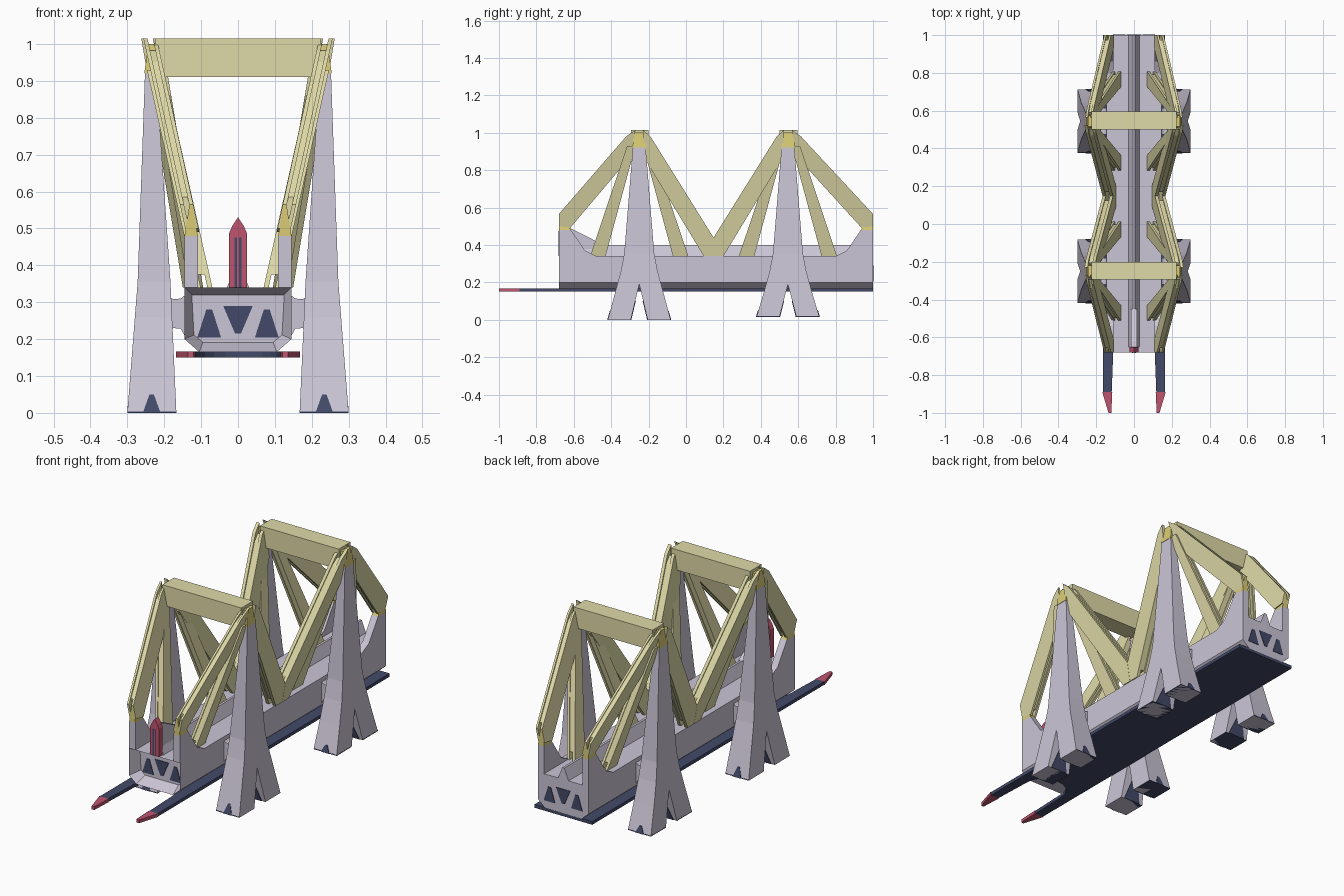
import bpy
import bmesh
from math import cos, sin, pi

cube = bpy.data.objects.get("Cube")
if cube:
    bpy.data.objects.remove(cube, do_unlink=True)


def material(name, r, g, b):
    m = bpy.data.materials.new(name)
    m.use_nodes = True
    m.diffuse_color = (r, g, b, 1)
    m.node_tree.nodes["Principled BSDF"].inputs["Base Color"].default_value = (r, g, b, 1)
    return m


LILAC = material("lilac grey", 0.60, 0.56, 0.67)
PALE = material("pale yellow", 0.74, 0.70, 0.39)
YELLOW = material("bright yellow", 0.70, 0.60, 0.18)
NAVY = material("navy", 0.055, 0.068, 0.14)
RED = material("red", 0.52, 0.09, 0.16)


def prism(name, pts, place, mat):
    """Solid between two copies of a 2D outline; place(u, v, s) sets each side, s = -1 or 1."""
    bm = bmesh.new()
    a, b = [[bm.verts.new(place(u, v, s)) for u, v in pts] for s in (-1, 1)]
    bm.faces.new(a)
    bm.faces.new(b)
    n = len(pts)
    for i in range(n):
        j = (i + 1) % n
        bm.faces.new((a[i], a[j], b[j], b[i]))
    bmesh.ops.recalc_face_normals(bm, faces=bm.faces)
    mesh = bpy.data.meshes.new(name)
    bm.to_mesh(mesh)
    bm.free()
    mesh.materials.append(mat)
    ob = bpy.data.objects.new(name, mesh)
    bpy.context.collection.objects.link(ob)
    return ob


def along_y(y0, y1):
    """Outline in x, z drawn out along y."""
    return lambda u, v, s: (u, y0 if s < 0 else y1, v)


def along_z(z0, z1):
    """Outline in x, y drawn out along z."""
    return lambda u, v, s: (u, v, z0 if s < 0 else z1)


def along_x(x0, x1):
    """Outline in y, z drawn out along x."""
    return lambda u, v, s: (x0 if s < 0 else x1, u, v)


def mirrored(half):
    return half + [(-x, z) for x, z in reversed(half) if x]


def box(x0, x1, z0, z1):
    return [(x0, z0), (x1, z0), (x1, z1), (x0, z1)]


FRONT, BACK, DECK = -0.68, 1.0, 0.34

# Hull with a recessed front panel
hull = prism("hull", mirrored([(0.105, 0.165), (0.145, 0.2), (0.145, DECK)]),
             along_y(FRONT, BACK), LILAC)
bm = bmesh.new()
bm.from_mesh(hull.data)
face = min(bm.faces, key=lambda f: f.calc_center_median().y)
bmesh.ops.inset_region(bm, faces=[face], thickness=0.028)
for v in face.verts:
    v.co.y += 0.06
bm.to_mesh(hull.data)
bm.free()

# Triangular windows at both ends
for end, y in (("front", FRONT + 0.06), ("rear", BACK)):
    for i, x in enumerate((-0.078, 0, 0.078)):
        lo, hi, w = (0.29, 0.215, 0.04) if i == 1 else (0.205, 0.28, 0.032)
        prism(f"{end}_window_{i + 1}", [(x - w, lo), (x + w, lo), (x + 0.008, hi), (x - 0.008, hi)],
              along_y(y - 0.003, y + 0.003), NAVY)

# Base plate with a curved front notch, and two prongs with tips
notch = [(-0.11 * cos(pi * i / 10), FRONT + 0.1 * sin(pi * i / 10)) for i in range(11)]
prism("base_plate", [(-0.165, BACK), (-0.165, FRONT)] + notch + [(0.165, FRONT), (0.165, BACK)],
      along_z(0.15, 0.167), NAVY)
for side, m in (("left", 1), ("right", -1)):
    prism(f"{side}_prong", [(0.165 * m, FRONT), (0.165 * m, -0.89), (0.118 * m, -0.89), (0.11 * m, FRONT)],
          along_z(0.15, 0.167), NAVY)
    prism(f"{side}_prong_tip", [(0.168 * m, -0.89), (0.135 * m, -1), (0.12 * m, -1), (0.115 * m, -0.89)],
          along_z(0.15, 0.167), RED)

# Deck ridge, raised front fin and red front marker
prism("deck_ridge", [(-0.03, DECK), (0.03, DECK), (0.006, 0.4), (-0.006, 0.4)],
      along_y(FRONT + 0.03, BACK), LILAC)
prism("ridge_fin", [(-0.66, DECK), (-0.66, 0.5), (-0.62, 0.49), (-0.5, 0.43), (-0.45, 0.4), (-0.45, DECK)],
      along_x(-0.015, 0.015), LILAC)
prism("front_marker", mirrored([(0.025, DECK), (0.025, 0.485), (0.015, 0.508), (0, 0.53)]),
      along_y(FRONT, FRONT + 0.03), RED)
for side, x in (("left", 0.006), ("right", -0.006)):
    prism(f"{side}_marker_groove", box(x - 0.0035, x + 0.0035, DECK, 0.475),
          along_y(FRONT - 0.002, FRONT + 0.002), NAVY)


def beam(name, pts, at, lean, t):
    """Grooved beam: two flanges and a narrower web, leaning inward towards the deck."""
    cu = sum(p[0] for p in pts) / len(pts)
    cv = sum(p[1] for p in pts) / len(pts)
    web = [(cu + (u - cu) * 0.88, cv + (v - cv) * 0.88) for u, v in pts]
    y, d, m = at
    low, high = lean

    def layer(off, half):
        def place(u, v, s):
            x = low + (high - low) * (v - DECK) / (1 - DECK)
            return (m * (x + off + s * half), y + d * u, v)
        return place
    prism(f"{name}_inner_flange", pts, layer(-0.35 * t, 0.15 * t), PALE)
    prism(f"{name}_web", web, layer(0, 0.2 * t), PALE)
    prism(f"{name}_outer_flange", pts, layer(0.35 * t, 0.15 * t), PALE)


def sloped(m, y, inner, outer, z0, z1):
    """Pylon sides: x of the inner and outer faces runs straight between two heights."""
    def place(u, v, s):
        a, b = inner if s < 0 else outer
        return (m * (a + (b - a) * (v - z0) / (z1 - z0)), y + u, v)
    return place


for end, yc, d_end, y_end, foot in (("front", -0.25, -1, FRONT, 0.0), ("rear", 0.545, 1, BACK, 0.015)):
    reach = abs(y_end - yc)
    # Cross beam between the pylon tops
    prism(f"{end}_cross_beam", box(-0.225, 0.225, 0.91, 1.015), along_y(yc - 0.045, yc + 0.05), PALE)

    for side, m in (("left", 1), ("right", -1)):
        tag = f"{end}_{side}"
        # Pylon: split flared foot, slender shaft and cap
        leg = [(0, 0.19), (0.045, foot), (0.168, foot), (0.128, 0.15), (0.098, 0.26), (0.08, 0.355)]
        prism(f"{tag}_pylon_foot", leg + [(-u, v) for u, v in reversed(leg[1:])],
              sloped(m, yc, (0.167, 0.183), (0.3, 0.272), 0, 0.355), LILAC)
        prism(f"{tag}_pylon_shaft", [(-0.08, 0.355), (0.08, 0.355), (0.034, 0.925), (-0.034, 0.925)],
              sloped(m, yc, (0.183, 0.222), (0.272, 0.252), 0.355, 0.925), LILAC)
        prism(f"{tag}_pylon_cap", [(-0.036, 0.92), (0.036, 0.92), (0.03, 1.0), (-0.03, 1.0)],
              sloped(m, yc, (0.218, 0.222), (0.254, 0.243), 0.92, 1), YELLOW)

        # Navy soles and triangular marks on the feet
        for n, d in (("fore", -1), ("aft", 1)):
            prism(f"{tag}_{n}_sole", [(0.168 * m, yc + 0.045 * d), (0.299 * m, yc + 0.045 * d),
                                      (0.299 * m, yc + 0.168 * d), (0.168 * m, yc + 0.168 * d)],
                  along_z(foot, foot + 0.004), NAVY)
            prism(f"{tag}_{n}_outer_mark", [(0.21, foot), (0.258, foot), (0.24, 0.05), (0.228, 0.05)],
                  lambda u, v, s: (m * u, yc + d * (0.168 - 0.29 * (v - foot) + 0.003 * s), v), NAVY)
            prism(f"{tag}_{n}_inner_mark", [(0.185, foot), (0.28, foot), (0.25, 0.1), (0.215, 0.1)],
                  lambda u, v, s: (m * u, yc + d * (0.045 * (0.19 - v) / (0.19 - foot) + 0.003 * s), v), NAVY)

        # Bracket joining the hull to the pylon
        prism(f"{tag}_bracket", [(m * x, z) for x, z in ((0.14, 0.2), (0.155, 0.228), (0.175, 0.23), (0.2, 0.21),
                                                         (0.2, 0.325), (0.175, 0.308), (0.155, 0.31), (0.14, 0.322))],
              along_y(yc - 0.07, yc + 0.07), LILAC)

        # Corner post with yellow tip
        def post(u, v, s):
            pinch = max(0, (v - 0.48) / 0.085)
            return (m * (0.127 + s * 0.018 * (1 - 0.75 * pinch)), y_end - d_end * u, v)
        prism(f"{tag}_corner_post", [(0, DECK), (0, 0.48), (0.065, 0.48), (0.14, DECK + 0.03), (0.2, DECK)],
              post, LILAC)
        prism(f"{tag}_post_tip", [(0, 0.48), (0, 0.565), (0.02, 0.555), (0.065, 0.48)], post, YELLOW)

        # Main beams to the end post and to the middle of the deck
        beam(f"{tag}_end_beam", [(0.02, 1.015), (0.07, 0.98), (reach, 0.565), (reach, 0.5),
                                 (reach - 0.06, 0.49), (0.04, 0.88)],
             (yc, d_end, m), (0.09, 0.235), 0.036)
        beam(f"{tag}_middle_beam", [(0.02, 1.015), (0.06, 0.98), (0.397, 0.44), (0.397, DECK),
                                    (0.345, DECK), (0.03, 0.86)],
             (yc, -d_end, m), (0.122, 0.232), 0.055)
        # Secondary beams to the deck on both sides of the pylon
        for n, d in (("fore", -1), ("aft", 1)):
            beam(f"{tag}_{n}_stay", [(0.02, 0.93), (0.065, 0.93), (0.262, DECK), (0.18, DECK)],
                 (yc, d, m), (0.092, 0.24), 0.045)
